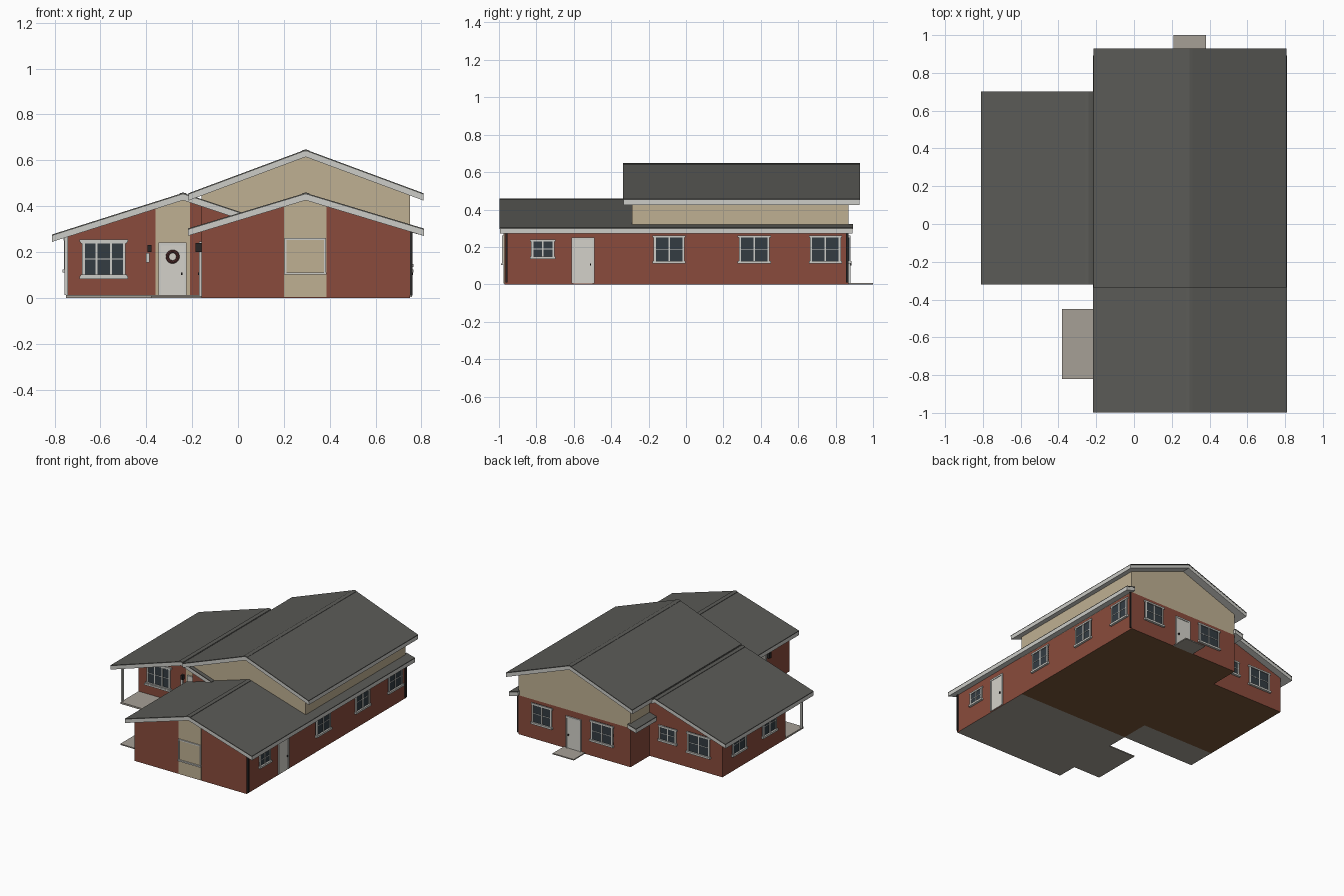
import bpy, bmesh, math
from mathutils import Vector

cube = bpy.data.objects.get("Cube")
if cube:
    bpy.data.objects.remove(cube, do_unlink=True)


def linear(c):
    return c / 12.92 if c < 0.04 else ((c + 0.055) / 1.055) ** 2.4


def material(name, r, g, b):
    m = bpy.data.materials.new(name)
    m.use_nodes = True
    col = (linear(r), linear(g), linear(b), 1)
    m.diffuse_color = col
    m.node_tree.nodes["Principled BSDF"].inputs["Base Color"].default_value = col
    return m


BRICK = material("brick red", .54, .295, .235)
CREAM = material("cream siding", .75, .69, .575)
ROOF = material("roof grey", .355, .355, .34)
TRIM = material("trim white", .80, .80, .78)
DOOR = material("door white", .83, .82, .79)
GLASS = material("window glass", .20, .235, .26)
SLAB = material("concrete", .65, .625, .59)
FLOOR = material("floor brown", .47, .34, .22)
METAL = material("dark metal", .16, .15, .15)
WREATH = material("wreath red", .36, .20, .20)


def finish(name, bm, mats):
    bmesh.ops.recalc_face_normals(bm, faces=bm.faces)
    me = bpy.data.meshes.new(name)
    bm.to_mesh(me)
    bm.free()
    for m in mats:
        me.materials.append(m)
    ob = bpy.data.objects.new(name, me)
    bpy.context.collection.objects.link(ob)
    return ob


def prism(name, pts, y0, y1, mat, bottom=None):
    """Extrude an x-z outline along y; the underside may take its own colour."""
    bm = bmesh.new()
    face = bm.faces.new([bm.verts.new((x, y0, z)) for x, z in pts])
    out = bmesh.ops.extrude_face_region(bm, geom=[face])
    bmesh.ops.translate(bm, vec=(0, y1 - y0, 0),
                        verts=[g for g in out["geom"] if isinstance(g, bmesh.types.BMVert)])
    bmesh.ops.recalc_face_normals(bm, faces=bm.faces)
    for f in bm.faces:
        if bottom and f.normal.z < -.9 and f.calc_center_median().z < .01:
            f.material_index = 1
    return finish(name, bm, [mat, bottom] if bottom else [mat])


def boxes(name, parts):
    """One object from (low corner, high corner, material) boxes."""
    bm = bmesh.new()
    mats = []
    for lo, hi, mat in parts:
        if mat not in mats:
            mats.append(mat)
        lo, hi = Vector(lo), Vector(hi)
        verts = bmesh.ops.create_cube(bm, size=1)["verts"]
        for v in verts:
            v.co = Vector(a + (b - a) * (c + .5) for a, b, c in zip(lo, hi, v.co))
        for f in {f for v in verts for f in v.link_faces}:
            f.material_index = mats.index(mat)
    return finish(name, bm, mats)


def on_wall(name, side, wall, parts):
    """Boxes given as (u0, u1, z0, z1, depth, material) standing out from a wall."""
    sign = 1 if side in ("right", "back") else -1
    out = []
    for u0, u1, z0, z1, d, mat in parts:
        n0, n1 = wall - sign * .004, wall + sign * d
        if side in ("front", "back"):
            out.append(((u0, n0, z0), (u1, n1, z1), mat))
        else:
            out.append(((n0, u0, z0), (n1, u1, z1), mat))
    return boxes(name, out)


def window(name, side, wall, u, w, z0, z1, columns=2):
    a, b, t = u - w / 2, u + w / 2, .012
    parts = [(a, b, z0, z1, .004, GLASS),
             (a, a + t, z0, z1, .009, TRIM), (b - t, b, z0, z1, .009, TRIM),
             (a - .006, b + .006, z1 - t, z1, .010, TRIM),
             (a - .006, b + .006, z0 - .002, z0 + t, .016, TRIM),
             (a, b, (z0 + z1) / 2 - .002, (z0 + z1) / 2 + .002, .006, TRIM)]
    for i in range(1, columns):
        c = a + w * i / columns
        parts.append((c - .004, c + .004, z0, z1, .007, TRIM))
    on_wall(name, side, wall, parts)


def door(name, side, wall, u, w, h):
    a, b = u - w / 2, u + w / 2
    on_wall(name, side, wall, [
        (a, b, .005, h, .005, DOOR),
        (a - .006, a + .004, .005, h, .009, TRIM), (b - .004, b + .006, .005, h, .009, TRIM),
        (a - .006, b + .006, h - .006, h + .006, .009, TRIM),
        (b - .018, b - .012, .10, .112, .014, METAL)])


def roof(name, line, y0, y1):
    """White fascia and soffit body with a thin dark covering."""
    def shifted(d):
        return [(x, z + d) for x, z in line]
    prism(name + "_fascia", shifted(-.006) + shifted(-.032)[::-1], y0, y1, TRIM)
    prism(name + "_covering", shifted(0) + shifted(-.006)[::-1], y0 - .002, y1 + .002, ROOF)


# Wall masses
L, R, MID = -.16, .75, .295
prism("main_lower_walls", [(L, 0), (R, 0), (R, .285), (L, .285)], -.29, .87, BRICK, FLOOR)
prism("main_upper_walls", [(L, .285), (R, .285), (R, .46), (MID, .625), (L, .46)], -.29, .87, CREAM)
prism("front_wing_walls", [(L, 0), (R, 0), (R, .297), (MID, .44), (L, .297)], -.97, -.29, BRICK, SLAB)
prism("side_wing_walls", [(-.75, 0), (-.15, 0), (-.15, .41), (-.24, .44), (-.75, .277)],
      -.08, .65, BRICK, FLOOR)
prism("brick_infill", [(L, .27), (.02, .30), (.02, .35), (L, .42)], -.296, -.288, BRICK)

# Roofs
roof("upper_roof", [(-.215, .457), (MID, .647), (.808, .457)], -.335, .928)
roof("front_roof", [(-.218, .303), (MID, .458), (.81, .303)], -.995, -.288)
roof("side_wing_roof", [(-.81, .277), (-.24, .458), (.01, .375)], -.318, .70)
roof("right_skirt_roof", [(.74, .322), (.81, .303)], -.288, .89)
roof("left_skirt_roof", [(-.218, .303), (-.15, .322)], .64, .89)
for name, x, z, s, y0, y1 in [("upper", MID, .645, .37, -.337, .93),
                              ("front", MID, .457, .30, -.997, -.295),
                              ("side_wing", -.24, .457, .33, -.32, .702)]:
    w = .016
    prism(name + "_ridge_cap", [(x - w, z - s * w), (x + w, z - s * w),
                                (x + w, z - s * w + .004), (x, z + .003),
                                (x - w, z - s * w + .004)], y0, y1, ROOF)

# Ground slabs
boxes("porch_slab", [((-.75, -.29, 0), (L, -.08, .012), SLAB)])
boxes("side_step", [((-.38, -.82, 0), (L, -.45, .008), SLAB)])
boxes("back_step", [((.21, .87, 0), (.38, 1.0, .008), SLAB)])

# Porch post and downspouts
boxes("porch_post", [((-.757, -.275, .012), (-.742, -.26, .275), TRIM)])
for i, y in enumerate((-.96, .862)):
    boxes("downspout_%d" % i, [((R, y - .006, .01), (R + .01, y + .006, .29), METAL)])

# Cream accent panels on the gables
prism("front_panel", [(.20, .005), (.385, .005), (.385, .41), (MID, .435), (.20, .41)],
      -.976, -.969, CREAM)
prism("entry_panel", [(-.36, .012), (-.21, .012), (-.21, .425), (-.24, .435), (-.36, .397)],
      -.086, -.079, CREAM)
on_wall("blank_window", "front", -.976, [
    (.208, .378, .11, .255, .002, CREAM),
    (.203, .211, .105, .26, .008, TRIM), (.375, .383, .105, .26, .008, TRIM),
    (.203, .383, .253, .262, .008, TRIM), (.200, .386, .102, .112, .012, TRIM)])

# Entry door, wreath, lanterns and sign
door("entry_door", "front", -.086, -.285, .11, .235)
bpy.ops.mesh.primitive_torus_add(location=(-.285, -.098, .18), rotation=(math.pi / 2, 0, 0),
                                 major_radius=.023, minor_radius=.007,
                                 major_segments=20, minor_segments=8)
wreath = bpy.context.object
wreath.name = "wreath"
wreath.data.materials.append(WREATH)
bpy.ops.object.shade_smooth_by_angle()
on_wall("entry_lantern", "front", -.08, [(-.395, -.378, .20, .232, .02, METAL)])
on_wall("entry_plaque", "front", -.08, [(-.402, -.386, .155, .197, .009, TRIM)])
on_wall("side_lantern", "left", L, [(-.725, -.705, .20, .24, .025, METAL)])

# Other doors
door("side_door", "left", L, -.63, .12, .24)
door("right_door", "right", R, -.55, .11, .243)
door("back_door", "back", .87, .30, .11, .235)

# Windows
window("porch_window", "front", -.08, -.585, .19, .09, .25, 3)
on_wall("porch_window_trim", "front", -.08, [
    (-.69, -.48, .082, .095, .02, TRIM), (-.69, -.48, .243, .256, .014, TRIM)])
window("right_window_small", "right", R, -.765, .125, .137, .24)
for i, y in enumerate((-.09, .365, .745)):
    window("right_window_%d" % i, "right", R, y, .165, .112, .262)
for i, (x, w) in enumerate(((.555, .16), (.07, .18))):
    window("back_window_%d" % i, "back", .87, x, w, .112, .262)
window("wing_back_window_small", "back", .65, -.31, .14, .137, .25)
window("wing_back_window", "back", .65, -.56, .18, .112, .262)
for i, y in enumerate((.46, .11)):
    window("wing_left_window_%d" % i, "left", -.75, y, .16, .112, .262)
